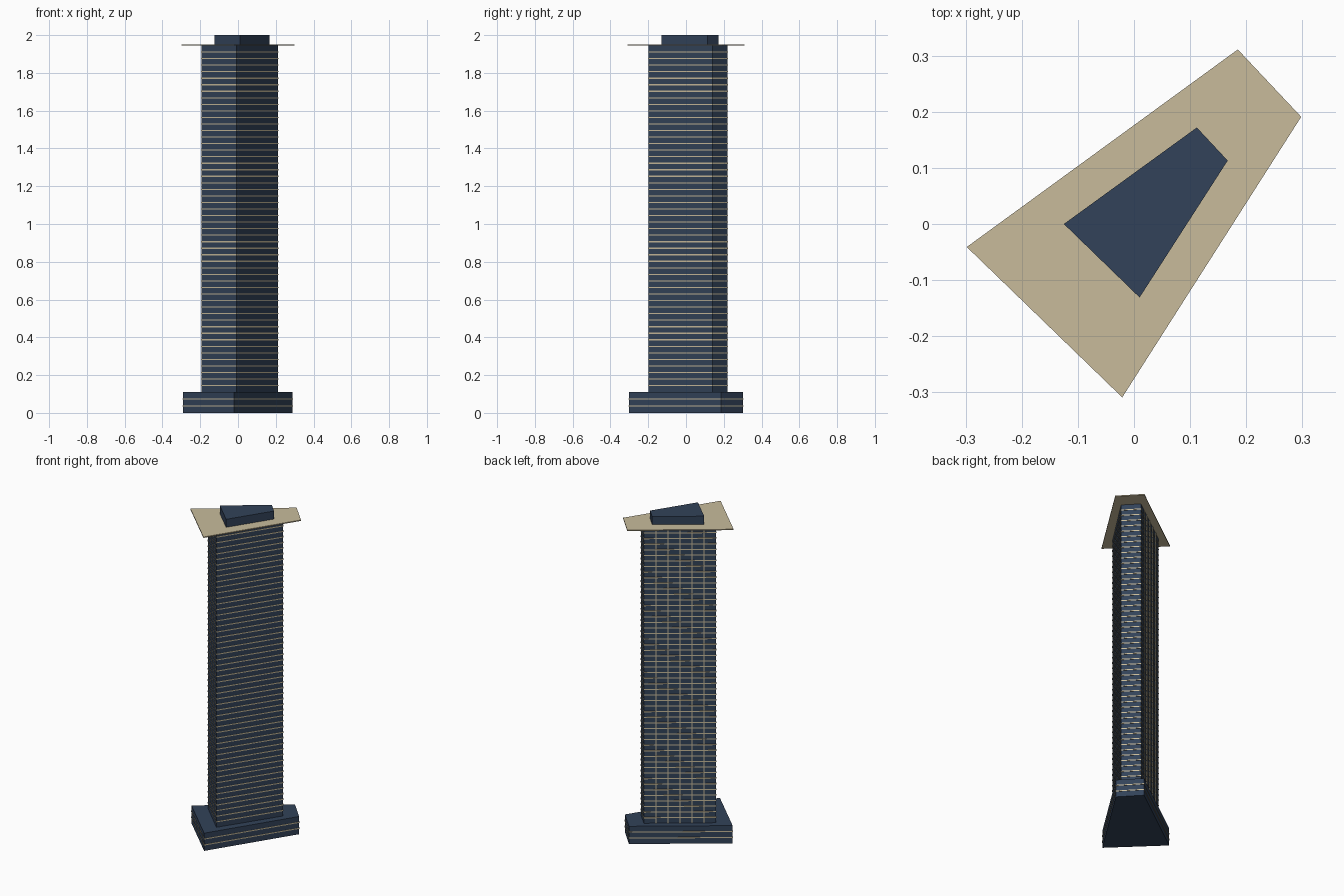
import bpy
from mathutils import Vector

if "Cube" in bpy.data.objects:
    bpy.data.objects.remove(bpy.data.objects["Cube"])


def material(name, rgb):
    m = bpy.data.materials.new(name)
    m.diffuse_color = (*rgb, 1)
    m.use_nodes = True
    m.node_tree.nodes["Principled BSDF"].inputs["Base Color"].default_value = m.diffuse_color
    return m


GLASS = material("navy_glass", (0.032, 0.055, 0.1))
STONE = material("pale_stone", (0.58, 0.5, 0.33))


def offset(plan, d):
    # push each side of a counter-clockwise plan outward by d
    pts = [Vector(p) for p in plan]
    out = []
    for i, p in enumerate(pts):
        e1 = (p - pts[i - 1]).normalized()
        e2 = (pts[(i + 1) % len(pts)] - p).normalized()
        n1, n2 = Vector((e1.y, -e1.x)), Vector((e2.y, -e2.x))
        out.append(p + (n1 + n2) * d / (1 + n1.dot(n2)))
    return out


def prisms(name, items, mat):
    # items: list of (plan, bottom, top)
    verts, faces = [], []
    for plan, z0, z1 in items:
        b, n = len(verts), len(plan)
        verts += [(p[0], p[1], z0) for p in plan] + [(p[0], p[1], z1) for p in plan]
        faces.append([b + i for i in reversed(range(n))])
        faces.append([b + n + i for i in range(n)])
        for i in range(n):
            j = (i + 1) % n
            faces.append([b + i, b + j, b + n + j, b + n + i])
    me = bpy.data.meshes.new(name)
    me.from_pydata(verts, [], faces)
    me.materials.append(mat)
    ob = bpy.data.objects.new(name, me)
    bpy.context.collection.objects.link(ob)
    return ob


podium = [(-0.292, -0.04), (-0.021, -0.302), (0.289, 0.186), (0.18, 0.302)]
tower = [(-0.194, -0.018), (-0.009, -0.199), (0.212, 0.14), (0.134, 0.221)]
roof = [(-0.298, -0.041), (-0.021, -0.309), (0.298, 0.191), (0.185, 0.311)]
crown = [(-0.125, 0.0), (0.01, -0.131), (0.167, 0.113), (0.112, 0.172)]

# Main volumes
prisms("podium", [(podium, 0, 0.11)], GLASS)
prisms("tower", [(tower, 0.11, 1.945)], GLASS)
prisms("roof_slab", [(roof, 1.944, 1.95)], STONE)
prisms("crown", [(crown, 1.95, 2.0)], GLASS)

# Floor bands
FLOORS = 53
step = (1.945 - 0.11) / FLOORS
ring = offset(tower, 0.002)
prisms("tower_floor_bands",
       [(ring, 0.11 + k * step - 0.003, 0.11 + k * step + 0.003) for k in range(1, FLOORS)], STONE)
ring = offset(podium, 0.002)
prisms("podium_floor_bands", [(ring, z - 0.003, z + 0.003) for z in (0.037, 0.074)], STONE)

# Vertical fins on the back left face
a, d = Vector(tower[0]), Vector(tower[3])
u = (d - a).normalized()
n = Vector((-u.y, u.x))
fins = []
for k in range(1, 6):
    c = a.lerp(d, k / 6)
    w = u * 0.003
    fins.append(([c - w - n * 0.003, c + w - n * 0.003, c + w + n * 0.004, c - w + n * 0.004], 0.11, 1.945))
prisms("facade_fins", fins, STONE)
